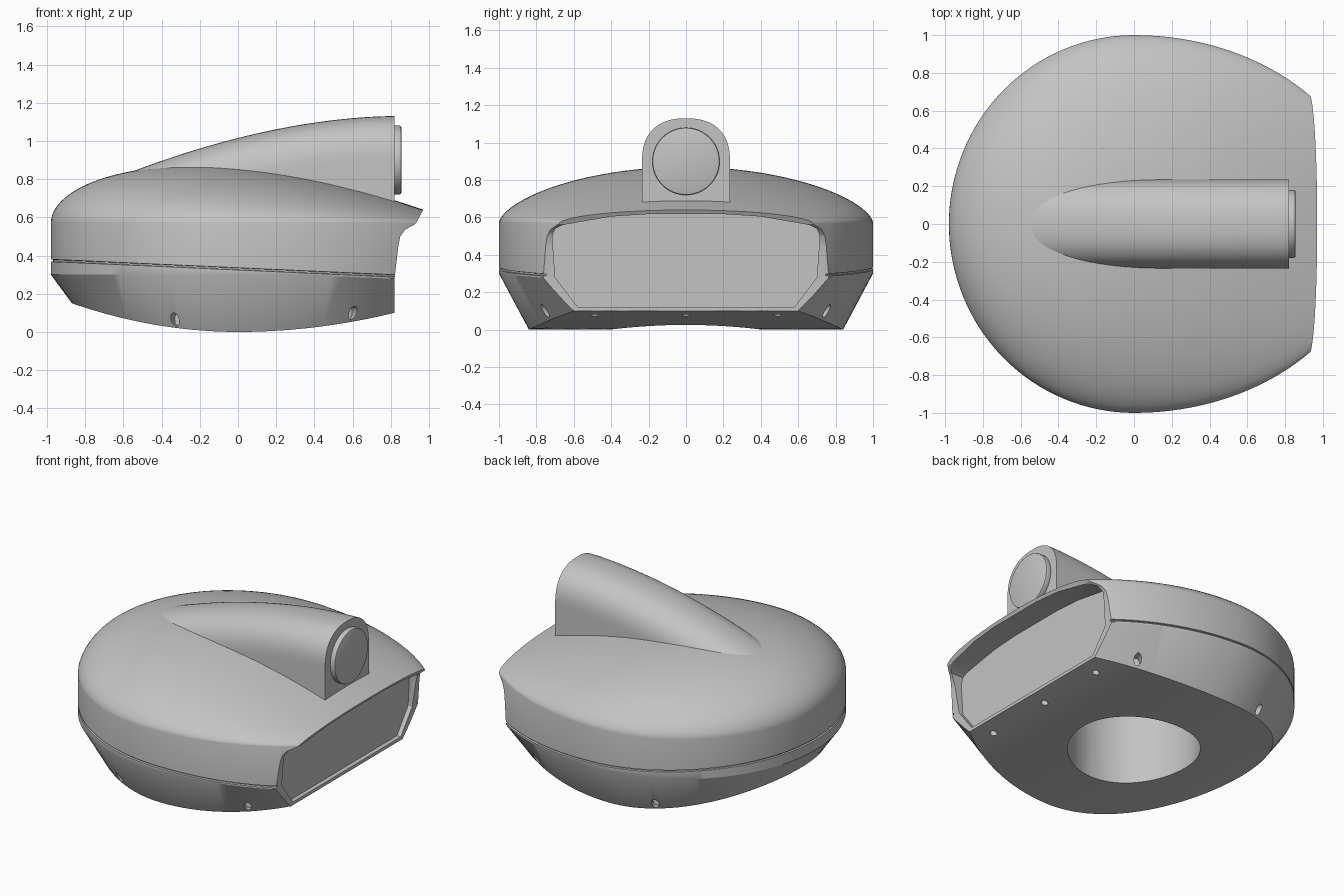
import bpy, bmesh, math
from mathutils import Matrix, Vector

if "Cube" in bpy.data.objects:
    bpy.data.objects.remove(bpy.data.objects["Cube"])

grey = bpy.data.materials.new("light grey")
grey.use_nodes = True
grey.diffuse_color = (0.55, 0.55, 0.55, 1)
grey.node_tree.nodes["Principled BSDF"].inputs["Base Color"].default_value = (0.55, 0.55, 0.55, 1)

SEGS = 128
RIM_Z = 0.57


def make(name, bm):
    bmesh.ops.recalc_face_normals(bm, faces=bm.faces)
    mesh = bpy.data.meshes.new(name)
    bm.to_mesh(mesh)
    bm.free()
    mesh.materials.append(grey)
    ob = bpy.data.objects.new(name, mesh)
    bpy.context.collection.objects.link(ob)
    return ob


def activate(ob):
    bpy.ops.object.select_all(action="DESELECT")
    ob.select_set(True)
    bpy.context.view_layer.objects.active = ob


def smooth(ob, degrees=30):
    activate(ob)
    bpy.ops.object.shade_smooth_by_angle(angle=math.radians(degrees))


def cut(ob, cutter):
    cutter.hide_render = True
    activate(ob)
    mod = ob.modifiers.new("cut", "BOOLEAN")
    mod.operation, mod.solver, mod.object = "DIFFERENCE", "EXACT", cutter
    bpy.ops.object.modifier_apply(modifier=mod.name)
    bpy.data.objects.remove(cutter)


def loft(bm, rings):
    for a, b in zip(rings, rings[1:]):
        n = len(a)
        for i in range(n):
            j = (i + 1) % n
            bm.faces.new((a[i], a[j], b[j], b[i]))


def prism(name, points, axis, start, end):
    """Extrude an outline along x or y."""
    bm = bmesh.new()
    rings = []
    for d in (start, end):
        rings.append([bm.verts.new((d, p, q) if axis == "x" else (p, d, q)) for p, q in points])
    loft(bm, rings)
    for r in rings:
        bm.faces.new(r)
    return make(name, bm)


def rod(name, centre, direction, radius, depth, segs=64, stretch=1):
    bm = bmesh.new()
    rot = Vector(direction).to_track_quat("Z", "Y").to_matrix().to_4x4()
    bmesh.ops.create_cone(bm, cap_ends=True, segments=segs, radius1=radius, radius2=radius, depth=depth,
                          matrix=Matrix.Translation(centre) @ Matrix.Diagonal((1, 1, stretch, 1)) @ rot)
    return make(name, bm)


# Body shape: plan outlines and height curves
def outline(angle, back, front, half):
    c = math.cos(angle)
    return (front if c > 0 else back) * c, half * math.sin(angle)


def widest(angle):
    return outline(angle, 0.98, 1.27, 1.0)


def lowest(angle):
    return outline(angle, 0.87, 1.17, 0.84)


def floor_z(x):
    return (0.198 if x < 0 else 0.149) * x * x


def ridge_z(x):
    if x < -0.2:
        t = min(1, (-0.2 - x) / 0.78)
        return RIM_Z + 0.3 * math.sqrt(1 - t ** 2.2)
    return max(RIM_Z, 0.87 - 0.23 * ((x + 0.2) / 1.17) ** 1.75)


def dome_z(x, y):
    a = 0.98 if x < 0 else 1.27
    half_sq = max(1e-9, 1 - (x / a) ** 2)
    return RIM_Z + (ridge_z(x) - RIM_Z) * max(0, 1 - y * y / half_sq) ** 0.6


def seam_z(x):
    return 0.33 - 0.045 * x


def crease_z(x):
    return min(0.3, seam_z(x) - 0.015)


# Body: lower taper, seam groove, upright band and dome
bm = bmesh.new()
rings = []


def add_ring(plan, scale, height):
    ring = []
    for i in range(SEGS):
        x, y = plan(2 * math.pi * i / SEGS)
        x, y = x * scale, y * scale
        ring.append(bm.verts.new((x, y, height(x, y))))
    rings.append(ring)


for k in range(1, 11):
    add_ring(lowest, k / 10, lambda x, y: floor_z(x))
add_ring(widest, 1, lambda x, y: crease_z(x))
for inset, dz in ((1, -0.006), (0.988, -0.004), (0.988, 0.004), (1, 0.006)):
    add_ring(widest, inset, lambda x, y: seam_z(x) + dz)
for k in range(24):
    add_ring(widest, math.cos(math.pi / 2 * k / 24), dome_z)
loft(bm, rings)
for ring, z in ((rings[0], 0), (rings[-1], ridge_z(0))):
    pole = bm.verts.new((0, 0, z))
    for i in range(SEGS):
        bm.faces.new((ring[i], ring[(i + 1) % SEGS], pole))
body = make("body_shell", bm)

# Open end with its overhanging lip
trim = [(0.82, -0.2), (0.82, 0.28), (0.84, 0.45), (0.85, 0.5), (0.875, 0.535), (0.93, 0.565),
        (0.97, 0.64), (1.03, 0.75), (1.6, 0.75), (1.6, -0.2)]
cut(body, prism("trim_cutter", trim, "y", -1.5, 1.5))

# Recess behind the lip, ending in a flat panel
half = [(0.58, 0.122), (0.7, 0.28), (0.715, 0.5), (0.7, 0.54), (0.66, 0.56), (0.4, 0.605), (0.2, 0.618)]
recess = half + [(-y, z) for y, z in reversed(half)]
cut(body, prism("recess_cutter", recess, "x", 0.79, 1.5))

# Round socket in the underside
cut(body, rod("socket_cutter", (0, 0, 0.2), (0, 0, 1), 0.41, 0.7))

# Small holes along the lower sides and under the open end
for side in (-1, 1):
    for x, z in ((-0.33, 0.065), (0.6, 0.1)):
        a_low, a_high = (0.87, 0.98) if x < 0 else (1.17, 1.27)
        low = 0.84 * math.sqrt(1 - (x / a_low) ** 2)
        high = math.sqrt(1 - (x / a_high) ** 2)
        f = (z - floor_z(x)) / (0.3 - floor_z(x))
        y = low + (high - low) * f
        cut(body, rod("hole_cutter", (x, side * y, z), (x / a_high ** 2, side * y, 0),
                      0.023, 0.1, 24, 1.5))
for y in (-0.49, 0, 0.49):
    cut(body, rod("hole_cutter", (0.72, y, floor_z(0.72)), (0, 0, 1), 0.022, 0.06, 24))
smooth(body)


# Pod: one arched section swept down into the dome
def pod_top(x):
    return 1.13 - 0.27 * ((0.82 - x) / 1.32) ** 1.8


bm = bmesh.new()
rings = []
for k in range(33):
    x = 0.82 - 1.37 * k / 32
    top = pod_top(x)
    base = min(0.64, top - 0.25)
    ring = [bm.verts.new((x, 0.235, base))]
    for i in range(33):
        a = math.pi * i / 32
        c, s = math.cos(a), max(0, math.sin(a))
        y = math.copysign(abs(c) ** (2 / 2.4), c) * 0.235
        ring.append(bm.verts.new((x, y, top - 0.23 + 0.23 * s ** (2 / 2.4))))
    ring.append(bm.verts.new((x, -0.235, base)))
    rings.append(ring)
loft(bm, rings)
bm.faces.new(rings[0])
bm.faces.new(rings[-1])
smooth(make("top_pod", bm))

# Round cap on the end of the pod
cap = rod("pod_cap", (0.8325, 0, 0.9), (1, 0, 0), 0.18, 0.045)
activate(cap)
bevel = cap.modifiers.new("bevel", "BEVEL")
bevel.width, bevel.segments = 0.008, 2
bpy.ops.object.modifier_apply(modifier=bevel.name)
smooth(cap)
